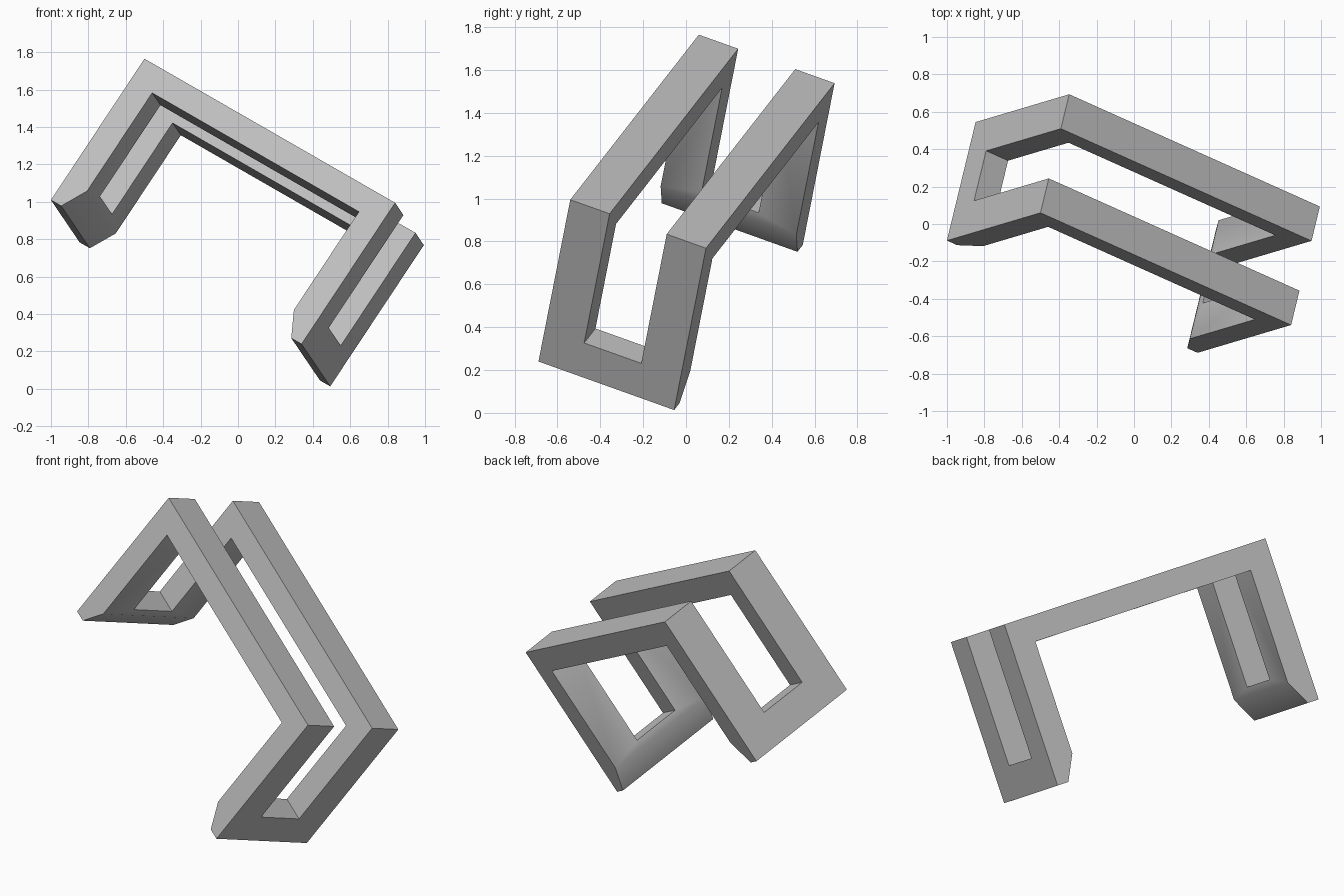
import bpy, bmesh, math
from mathutils import Matrix, Vector

if "Cube" in bpy.data.objects:
    bpy.data.objects.remove(bpy.data.objects["Cube"])

# Bracket dimensions in its own axes: length, depth across, leg height
LENGTH, DEPTH, HEIGHT = 1.658, 0.69, 0.918
BEAM, LEG, RAIL, FOOT = 0.14, 0.145, 0.2, 0.185

# Tilted placement, from the upper front corner
x_axis = Vector((1.34, -0.6, -0.77)).normalized()
y_axis = Vector((0.16, 0.63, -0.23))
y_axis = (y_axis - x_axis * y_axis.dot(x_axis)).normalized()
z_axis = x_axis.cross(y_axis)
tilt = Matrix((x_axis, y_axis, z_axis)).transposed().to_4x4()
tilt.translation = (-0.5, 0.06, 1.765)


def prism(name, profile, y0, y1):
    """Extrude an x-z profile along y."""
    bm = bmesh.new()
    face = bm.faces.new([bm.verts.new((x, y0, z)) for x, z in profile])
    out = bmesh.ops.extrude_face_region(bm, geom=[face])
    moved = [v for v in out["geom"] if isinstance(v, bmesh.types.BMVert)]
    bmesh.ops.translate(bm, verts=moved, vec=(0, y1 - y0, 0))
    bmesh.ops.recalc_face_normals(bm, faces=bm.faces)
    mesh = bpy.data.meshes.new(name)
    bm.to_mesh(mesh)
    bm.free()
    obj = bpy.data.objects.new(name, mesh)
    bpy.context.collection.objects.link(obj)
    obj.matrix_world = tilt
    return obj


# U-shaped profile with tapered inner feet, mirrored to the other leg
half = [(0, 0), (0, -HEIGHT), (0.068, -HEIGHT), (LEG, -HEIGHT + 0.14), (LEG, -BEAM)]
profile = half + [(LENGTH - x, z) for x, z in reversed(half)]
bracket = prism("bracket_frame", profile, 0, DEPTH)

# Slot that splits the beam and legs into two rails joined at the feet
floor = FOOT - HEIGHT
slot = prism("slot_cutter", [(-1, 1), (-1, floor), (LENGTH + 1, floor), (LENGTH + 1, 1)],
             RAIL, DEPTH - RAIL)
slot.hide_render = True

cut = bracket.modifiers.new("slot", "BOOLEAN")
cut.operation = "DIFFERENCE"
cut.solver = "EXACT"
cut.object = slot
bpy.context.view_layer.objects.active = bracket
bracket.select_set(True)
slot.select_set(False)
bpy.ops.object.modifier_apply(modifier=cut.name)
bpy.data.objects.remove(slot)

# Plain grey finish
grey = bpy.data.materials.new("light_grey")
grey.use_nodes = True
colour = (0.52, 0.52, 0.52, 1)
grey.diffuse_color = colour
grey.node_tree.nodes["Principled BSDF"].inputs["Base Color"].default_value = colour
bracket.data.materials.clear()
bracket.data.materials.append(grey)

bpy.ops.object.shade_smooth_by_angle(angle=math.radians(35))
